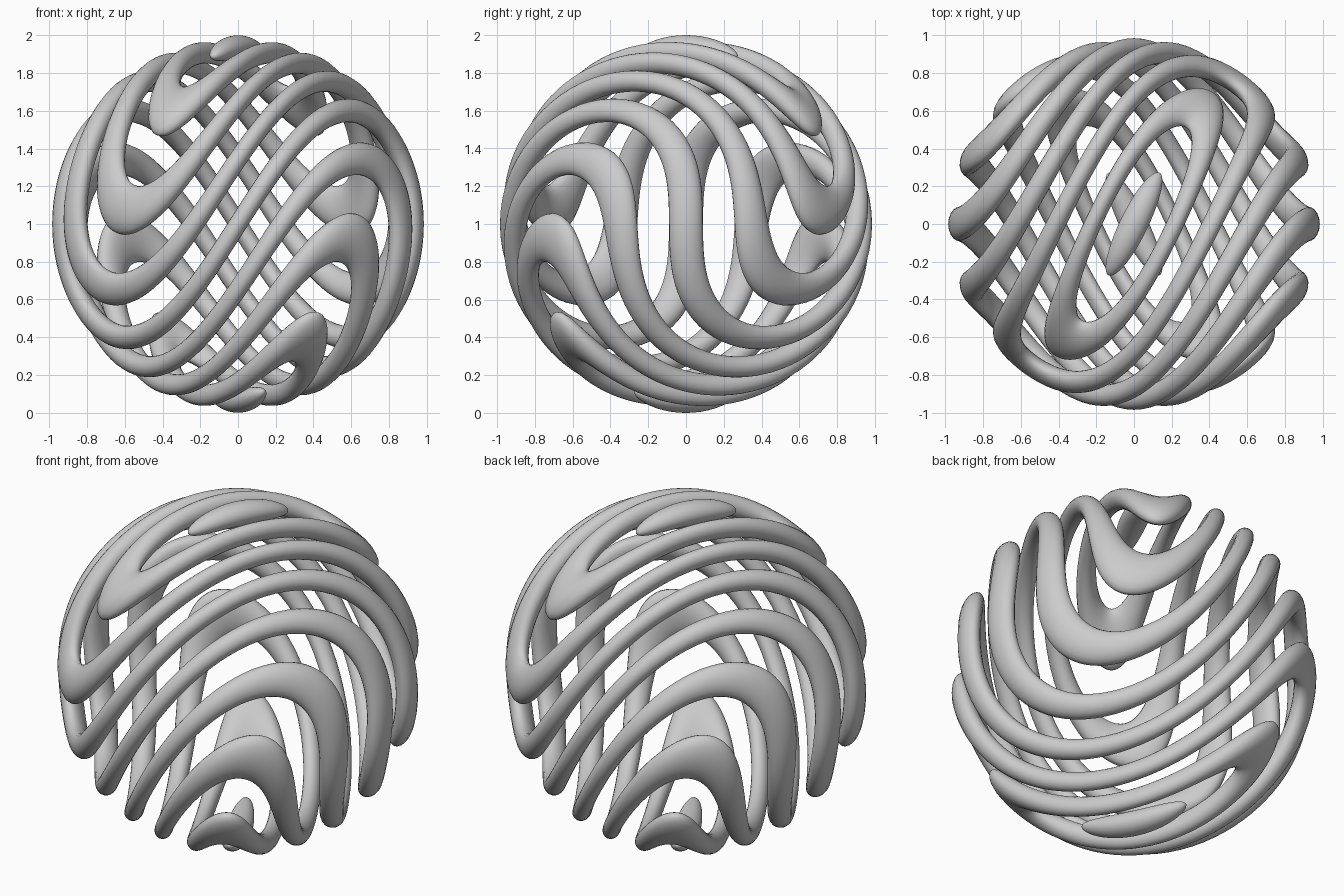
import bpy, bmesh, math

if "Cube" in bpy.data.objects:
    bpy.data.objects.remove(bpy.data.objects["Cube"])

R = 0.928                      # mid radius of the shell
HALF_W, HALF_T = 0.09, 0.057   # half width along the surface, half thickness
TWIST = math.pi / 2 / R        # twist per unit along x
SEG, SIDES = 144, 20


def shell_point(lat, lon, h):
    """Sphere point twisted about the x axis, then pushed out by h."""
    x = R * math.cos(lat) * math.cos(lon)
    y = R * math.cos(lat) * math.sin(lon)
    z = R * math.sin(lat)
    c, s = math.cos(TWIST * x), math.sin(TWIST * x)
    k = (R + h) / R
    return (x * k, (y * c + z * s) * k, (z * c - y * s) * k + 1)


def finish(name, bm):
    bmesh.ops.recalc_face_normals(bm, faces=bm.faces)
    me = bpy.data.meshes.new(name)
    bm.to_mesh(me)
    bm.free()
    for f in me.polygons:
        f.use_smooth = True
    bpy.context.collection.objects.link(bpy.data.objects.new(name, me))


# Bands along the latitudes of the sphere, twisted into wrapping bars
for i in range(-3, 4):
    lat0 = math.radians(21.7 * i)
    bm = bmesh.new()
    rows = []
    for j in range(SEG):
        lon = 2 * math.pi * j / SEG
        rows.append([])
        for m in range(SIDES):
            a = 2 * math.pi * m / SIDES
            lat = lat0 + HALF_W / R * math.cos(a)
            rows[-1].append(bm.verts.new(shell_point(lat, lon, HALF_T * math.sin(a))))
    for j in range(SEG):
        p, q = rows[j], rows[(j + 1) % SEG]
        for m in range(SIDES):
            n = (m + 1) % SIDES
            bm.faces.new((p[m], p[n], q[n], q[m]))
    finish(f"twisted_band_{i + 4}", bm)

# Small lens caps at both poles
for side, name in ((1, "top_cap"), (-1, "bottom_cap")):
    bm = bmesh.new()
    bmesh.ops.create_uvsphere(bm, u_segments=48, v_segments=24, radius=1)
    for v in bm.verts:
        x, y, z = v.co
        lat = side * (math.pi / 2 - 0.15 / R * math.hypot(x, y))
        v.co = shell_point(lat, math.atan2(y, x), 0.007 + 0.065 * z)
    finish(name, bm)
